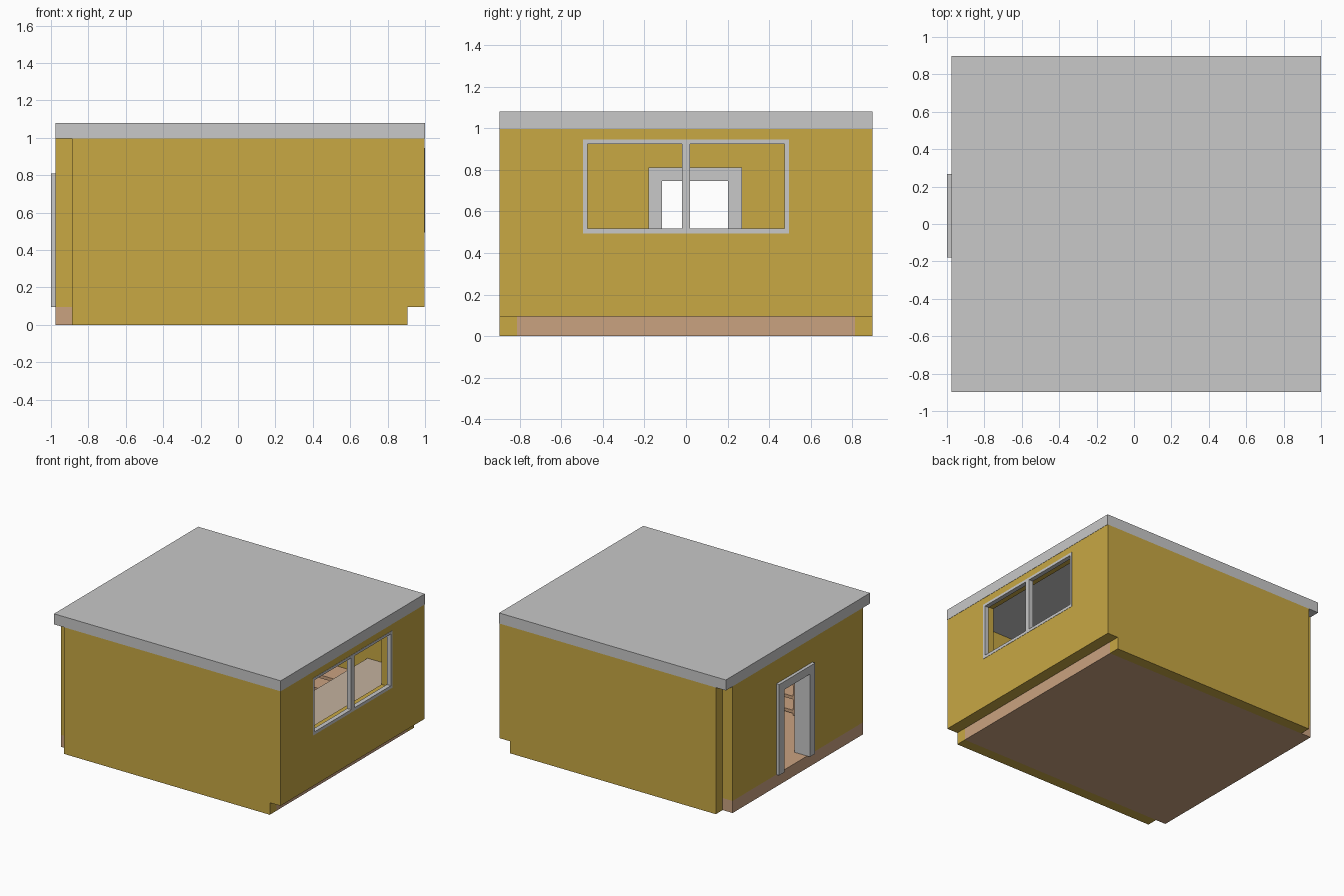
import bpy, bmesh

if "Cube" in bpy.data.objects:
    bpy.data.objects.remove(bpy.data.objects["Cube"])


def srgb(r, g, b):
    f = lambda c: c / 12.92 if c <= 0.04045 else ((c + 0.055) / 1.055) ** 2.4
    return (f(r / 255), f(g / 255), f(b / 255), 1.0)


def material(name, rgb):
    m = bpy.data.materials.new(name)
    m.diffuse_color = srgb(*rgb)
    m.use_nodes = True
    m.node_tree.nodes["Principled BSDF"].inputs["Base Color"].default_value = m.diffuse_color
    return m


YELLOW = material("yellow_wall", (200, 168, 68))
GREY = material("light_grey", (200, 200, 200))
TAN = material("tan_wood", (202, 162, 128))
BEIGE = material("beige_top", (196, 178, 158))


def finish(name, bm, mat):
    bmesh.ops.recalc_face_normals(bm, faces=bm.faces)
    me = bpy.data.meshes.new(name)
    bm.to_mesh(me)
    bm.free()
    me.materials.append(mat)
    ob = bpy.data.objects.new(name, me)
    bpy.context.collection.objects.link(ob)
    return ob


def add_prism(bm, profile, axis, a, b):
    """Extrude a 2D profile along x (profile is y,z) or y (profile is x,z)."""
    place = (lambda p, t: (t, p[0], p[1])) if axis == 'x' else (lambda p, t: (p[0], t, p[1]))
    lo = [bm.verts.new(place(p, a)) for p in profile]
    hi = [bm.verts.new(place(p, b)) for p in profile]
    bm.faces.new(lo)
    bm.faces.new(hi[::-1])
    n = len(profile)
    for i in range(n):
        j = (i + 1) % n
        bm.faces.new((lo[i], hi[i], hi[j], lo[j]))


def rect(a0, a1, b0, b1):
    return [(a0, b0), (a1, b0), (a1, b1), (a0, b1)]


def prism(name, profile, axis, a, b, mat):
    bm = bmesh.new()
    add_prism(bm, profile, axis, a, b)
    return finish(name, bm, mat)


def boxes(name, parts, mat):
    bm = bmesh.new()
    for x0, x1, y0, y1, z0, z1 in parts:
        add_prism(bm, rect(x0, x1, z0, z1), 'y', y0, y1)
    return finish(name, bm, mat)


def ring(name, outer, inner, x0, x1, mat):
    """Rectangular frame in the yz plane with thickness along x."""
    bm = bmesh.new()
    loops = [[bm.verts.new((x, *p)) for p in rect(*r)]
             for r, x in ((outer, x0), (outer, x1), (inner, x1), (inner, x0))]
    for k in range(4):
        A, B = loops[k], loops[(k + 1) % 4]
        for i in range(4):
            j = (i + 1) % 4
            bm.faces.new((A[i], A[j], B[j], B[i]))
    return finish(name, bm, mat)


def arch(y0, y1, ztop, oy0, oy1, otop, z0):
    """Upside-down U outline for door wall and door frame."""
    return [(y0, z0), (oy0, z0), (oy0, otop), (oy1, otop), (oy1, z0),
            (y1, z0), (y1, ztop), (y0, ztop)]


# floor slab and roof slab
boxes("floor", [(-0.975, 0.905, -0.812, 0.812, 0, 0.095)], TAN)
boxes("roof", [(-0.975, 1.0, -0.897, 0.897, 0.997, 1.08)], GREY)

# front and back walls, notched at the lower right end
side = [(-0.888, 0), (0.905, 0), (0.905, 0.095), (0.998, 0.095), (0.998, 0.997), (-0.888, 0.997)]
for name, s in (("front_wall", -1), ("back_wall", 1)):
    prism(name, side, 'y', s * 0.812, s * 0.897, YELLOW)

# door wall with its frame standing out on both sides
prism("door_wall", arch(-0.812, 0.812, 0.997, -0.18, 0.268, 0.81, 0.095), 'x', -0.975, -0.888, YELLOW)
prism("door_frame", arch(-0.18, 0.268, 0.81, -0.115, 0.203, 0.746, 0.095), 'x', -1.0, -0.863, GREY)

# window wall, window frame and mullion
hole = (-0.494, 0.494, 0.495, 0.945)
ring("window_wall", (-0.812, 0.812, 0.095, 0.997), hole, 0.905, 0.998, YELLOW)
ring("window_frame", hole, (-0.474, 0.474, 0.518, 0.925), 0.965, 1.0, GREY)
boxes("window_mullion", [(0.965, 1.0, -0.02, 0.02, 0.518, 0.925)], GREY)

# counter below the window
boxes("counter_base", [(0.58, 0.905, -0.812, 0.812, 0.095, 0.45)], TAN)
boxes("counter_top", [(0.56, 0.905, -0.812, 0.812, 0.45, 0.488)], BEIGE)

# low open shelves along the front and back walls
for name, s in (("front_shelf", -1), ("back_shelf", 1)):
    y0, y1 = sorted((s * 0.62, s * 0.812))
    parts = [(-0.5, 0.45, y0, y1, z, z + 0.025) for z in (0.11, 0.22, 0.33)]
    parts += [(x, x + 0.025, y0, y1, 0.095, 0.355) for x in (-0.525, -0.03, 0.45)]
    boxes(name, parts, TAN)
